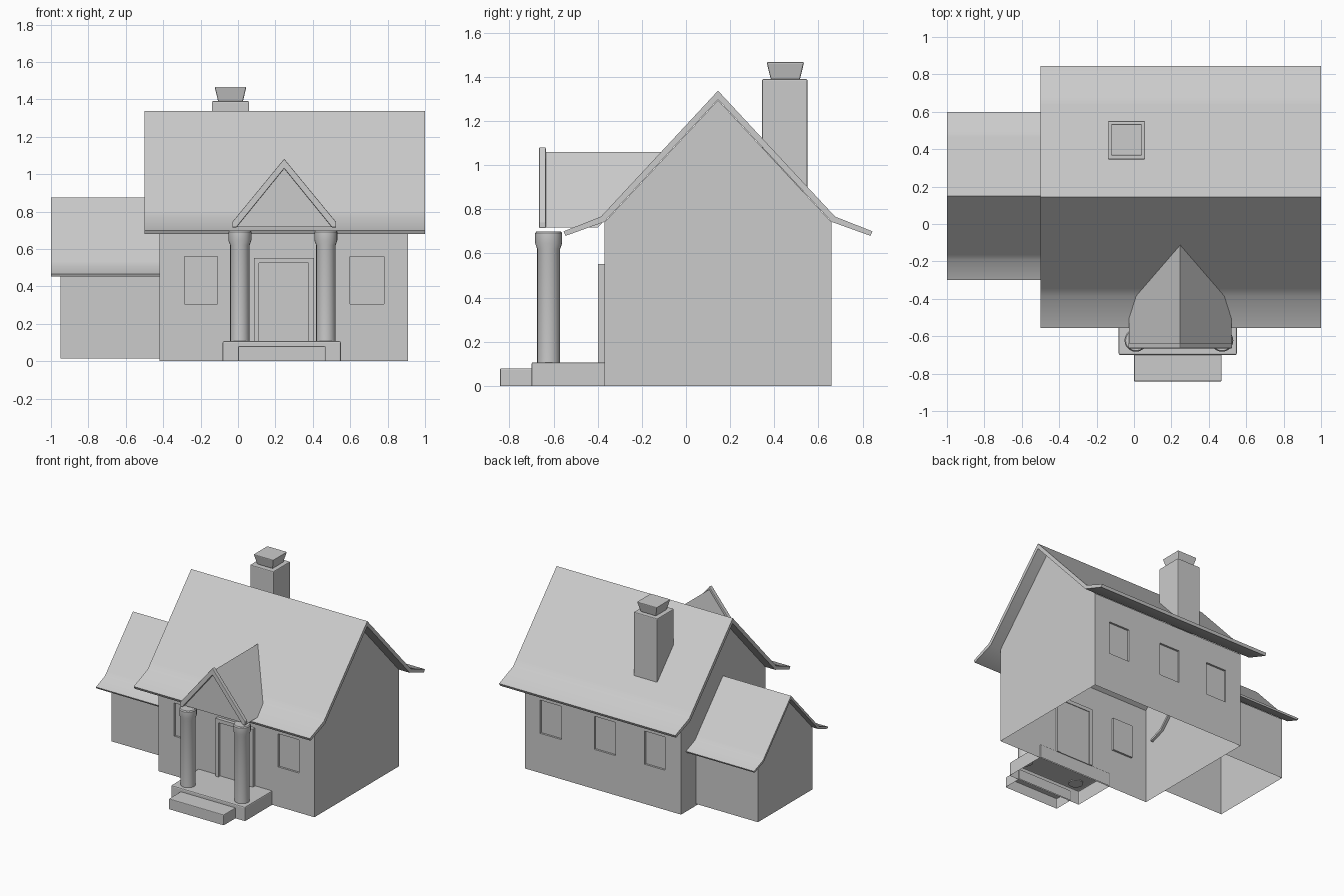
import bpy, bmesh, math
from mathutils import Vector

if "Cube" in bpy.data.objects:
    bpy.data.objects.remove(bpy.data.objects["Cube"])


def finish(bm, name, bevel=0.0, smooth=False):
    bmesh.ops.recalc_face_normals(bm, faces=bm.faces)
    me = bpy.data.meshes.new(name)
    bm.to_mesh(me)
    bm.free()
    ob = bpy.data.objects.new(name, me)
    bpy.context.collection.objects.link(ob)
    if bevel:
        m = ob.modifiers.new("bevel", 'BEVEL')
        m.width, m.segments, m.limit_method = bevel, 2, 'ANGLE'
    if smooth:
        bpy.ops.object.select_all(action='DESELECT')
        ob.select_set(True)
        bpy.context.view_layer.objects.active = ob
        bpy.ops.object.shade_smooth_by_angle(angle=math.radians(32))
    return ob


def prism(pts, axis, a, b, skip=()):
    """Extrude a 2D profile from a to b along x (profile y,z) or y (profile x,z)."""
    bm = bmesh.new()
    put = (lambda p, t: (t, p[0], p[1])) if axis == 'x' else (lambda p, t: (p[0], t, p[1]))
    lo = [bm.verts.new(put(p, a)) for p in pts]
    hi = [bm.verts.new(put(p, b)) for p in pts]
    bm.faces.new(lo)
    bm.faces.new(hi[::-1])
    n = len(pts)
    for i in range(n):
        if i not in skip:
            j = (i + 1) % n
            bm.faces.new((lo[i], hi[i], hi[j], lo[j]))
    return bm


def box(name, x0, x1, y0, y1, z0, z1, bevel=0.0, open_bottom=False):
    bm = prism([(x0, z0), (x1, z0), (x1, z1), (x0, z1)], 'y', y0, y1,
               skip=(0,) if open_bottom else ())
    return finish(bm, name, bevel)


# Shared half profiles (distance from ridge, height)
ROOF_TOP = [(0, 1.337), (0.49, 0.81), (0.53, 0.767), (0.70, 0.70)]
ROOF_UNDER = [(0.69, 0.68), (0.515, 0.743), (0, 1.297)]
WALL = [(0.515, 0), (0.515, 0.74), (0, 1.294)]


def scaled(pts, cy, s, dz):
    return [(cy + y * s, z * s + dz) for y, z in pts]


def roof(name, x0, x1, cy, s=1.0, dz=0.0):
    right = ROOF_TOP + ROOF_UNDER
    left = [(-y, z) for y, z in right[1:-1]][::-1]
    # right half runs ridge -> eave -> underside; left half returns to the ridge
    finish(prism(scaled(right + left, cy, s, dz), 'x', x0, x1), name, smooth=True)


def walls(x0, x1, cy, s=1.0, dz=0.0):
    pts = WALL + [(-y, z) for y, z in WALL[:2]][::-1]
    return prism(scaled(pts, cy, s, dz), 'x', x0, x1, skip=(1, 2, 4))


# Main house walls with recessed windows, open underneath
WIN_X = [(-0.285, -0.11), (0.14, 0.318), (0.60, 0.78)]
WIN_Z = (0.305, 0.56)
bm = walls(-0.42, 0.91, 0.145)
cuts = [((x, 0, 0), (1, 0, 0)) for w in WIN_X for x in w] + [((0, 0, z), (0, 0, 1)) for z in WIN_Z]
for co, no in cuts:
    bmesh.ops.bisect_plane(bm, geom=bm.verts[:] + bm.edges[:] + bm.faces[:],
                           plane_co=co, plane_no=no)
panes = []
for f in bm.faces:
    c = f.calc_center_median()
    on_front, on_back = c.y < -0.36, c.y > 0.65
    for i, (a, b) in enumerate(WIN_X):
        if a < c.x < b and WIN_Z[0] < c.z < WIN_Z[1]:
            if on_back or (on_front and i != 1):
                panes.append((f, 0.015 if on_front else -0.015))
for f, depth in panes:
    geo = bmesh.ops.extrude_face_region(bm, geom=[f])["geom"]
    bmesh.ops.translate(bm, vec=(0, depth, 0),
                        verts=[v for v in geo if isinstance(v, bmesh.types.BMVert)])
    if f.is_valid:
        bmesh.ops.delete(bm, geom=[f], context='FACES_ONLY')
finish(bm, "house_walls")
roof("house_roof", -0.50, 1.0, 0.145)

# Side wing, a smaller copy of the same section
finish(walls(-0.95, -0.42, 0.15, 0.643, 0.015), "wing_walls")
roof("wing_roof", -1.0, -0.40, 0.15, 0.643, 0.015)

# Chimney and flared cap
box("chimney", -0.14, 0.06, 0.345, 0.55, 0.88, 1.39, 0.006)
bm = bmesh.new()
bmesh.ops.create_cube(bm, size=1)
for v in bm.verts:
    r, z = (0.085, 1.467) if v.co.z > 0 else (0.066, 1.388)
    v.co = Vector((-0.04 + math.copysign(r, v.co.x), 0.45 + math.copysign(r, v.co.y), z))
finish(bm, "chimney_cap", 0.006)

# Porch floor and step
box("porch_floor", -0.082, 0.55, -0.70, -0.36, 0, 0.107, 0.008, True)
box("porch_step", 0.0, 0.468, -0.842, -0.69, 0, 0.08, 0.005, True)

# Door and its frame
door_frame = [(0.085, 0.10), (0.085, 0.553), (0.405, 0.553), (0.405, 0.10),
              (0.378, 0.10), (0.378, 0.525), (0.112, 0.525), (0.112, 0.10)]
finish(prism(door_frame, 'y', -0.398, -0.35), "door_frame")
box("door", 0.105, 0.385, -0.376, -0.355, 0.10, 0.53)

# Turned porch columns
COLUMN = [(0.0, 0.10), (0.052, 0.10), (0.052, 0.62), (0.061, 0.645),
          (0.061, 0.692), (0.055, 0.70), (0.0, 0.70)]
for side, cx in (("left", 0.01), ("right", 0.47)):
    bm = bmesh.new()
    vs = [bm.verts.new((r, 0, z)) for r, z in COLUMN]
    es = [bm.edges.new(p) for p in zip(vs, vs[1:])]
    bmesh.ops.spin(bm, geom=vs + es, cent=(0, 0, 0), axis=(0, 0, 1),
                   angle=math.tau, steps=20, use_duplicate=False)
    bmesh.ops.remove_doubles(bm, verts=bm.verts, dist=1e-4)
    bmesh.ops.translate(bm, verts=bm.verts, vec=(cx, -0.622, 0))
    finish(bm, "porch_column_" + side, smooth=True)

# Porch roof, its back end sloped to tuck into the main roof
bm = prism([(-0.028, 0.718), (0.522, 0.718), (0.247, 1.06)], 'y', -0.64, 0)
for v in bm.verts:
    if v.co.y > -0.1:
        v.co.y = 0.145 - (1.335 - v.co.z) / 1.075 + 0.03
finish(bm, "porch_roof")

# Gable trim in front of the porch roof
trim = [(-0.03, 0.715), (-0.03, 0.745), (0.247, 1.082), (0.524, 0.745), (0.524, 0.715),
        (0.503, 0.715), (0.247, 1.03), (-0.009, 0.715)]
finish(prism(trim, 'y', -0.665, -0.635), "porch_gable_trim", 0.004)
